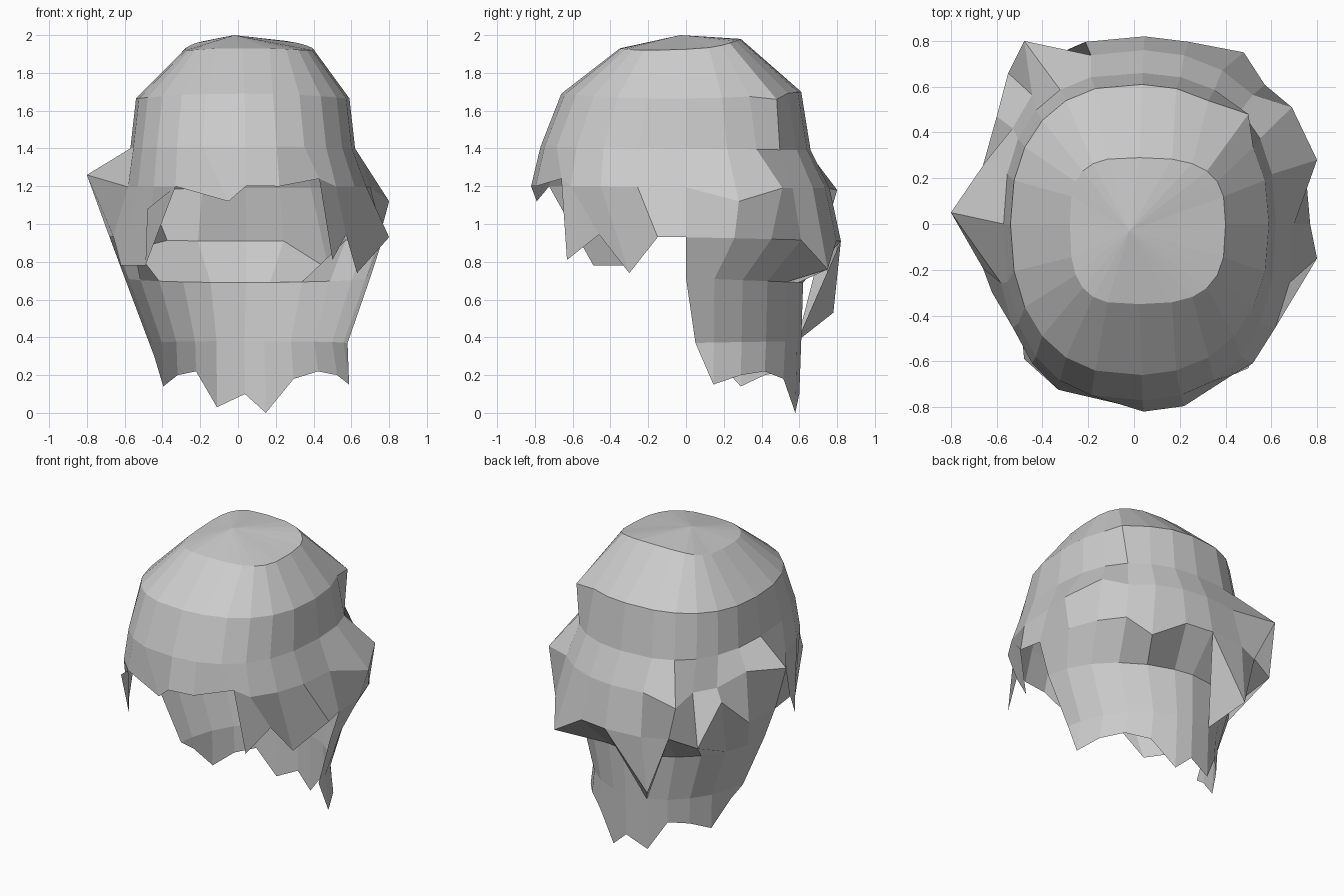
import bpy, bmesh, math

if "Cube" in bpy.data.objects:
    bpy.data.objects.remove(bpy.data.objects["Cube"], do_unlink=True)

# One flat colour
grey = bpy.data.materials.new("hair_grey")
grey.use_nodes = True
col = (0.6, 0.6, 0.6, 1.0)
grey.diffuse_color = col
grey.node_tree.nodes["Principled BSDF"].inputs["Base Color"].default_value = col

COLS = 24            # columns every 15 degrees, column 0 at the front
# Rings: z front, z back, reach to -x, +x, -y, +y, roundness (1 = ellipse)
RINGS = [
    (1.93, 1.98, 0.28, 0.40, 0.35, 0.29, 0.65),   # crown
    (1.69, 1.70, 0.54, 0.59, 0.66, 0.61, 0.86),   # cap edge
    (1.41, 1.39, 0.57, 0.62, 0.77, 0.66, 0.82),   # band
    (1.20, 1.19, 0.60, 0.70, 0.82, 0.76, 0.86),   # fringe / flare top
    (0.95, 0.91, 0.68, 0.77, 0.62, 0.82, 0.86),   # flare edge
    (0.74, 0.69, 0.60, 0.70, 0.50, 0.62, 1.05),   # tucked in under the flare
    (0.36, 0.38, 0.47, 0.58, 0.50, 0.61, 1.05),   # tail
    (0.17, 0.17, 0.46, 0.61, 0.50, 0.60, 1.05),   # tail tips
]
# Heights of the ragged tail tips, columns 7 to 17
TIPS = [0.15, 0.20, 0.22, 0.18, 0.0, 0.10, 0.03, 0.22, 0.20, 0.14, 0.30]
# Locks pulled out of the rings: (ring, column) -> position
LOCKS = {
    (1, 9): (0.50, 0.48, 1.66),
    (3, 23): (-0.05, -0.79, 1.12),
    (3, 2): (0.43, -0.66, 1.24),
    (4, 2): (0.50, -0.63, 0.81),
    (4, 4): (0.63, -0.30, 0.74),
    (4, 5): (0.80, -0.15, 0.93),
    (3, 7): (0.80, 0.28, 1.12),
    (3, 8): (0.69, 0.51, 1.19),
    (4, 10): (0.48, 0.75, 0.76),
    (3, 14): (-0.48, 0.80, 1.18),
    (4, 15): (-0.55, 0.66, 0.87),
    (4, 16): (-0.60, 0.47, 1.13),
    (3, 17): (-0.65, 0.27, 1.28),
    (3, 18): (-0.80, 0.05, 1.26),
    (4, 20): (-0.62, -0.30, 0.78),
    (4, 21): (-0.49, -0.49, 0.78),
    (4, 22): (-0.48, -0.59, 1.08),
}


def soft(v, e):
    """Slightly squared circle coordinate."""
    return math.copysign(abs(v) ** e, v)


def last_ring(c):
    """The lowest ring each column reaches: fringe, sideburn or tail."""
    if min(c, COLS - c) <= 1:
        return 3
    if min(c, COLS - c) <= 5:
        return 4
    return 6 if c in (6, 18) else 7


def place(r, c):
    if (r, c) in LOCKS:
        return LOCKS[r, c]
    zf, zb, left, right, front, back, e = RINGS[r]
    a = 2 * math.pi * c / COLS
    s, k = math.sin(a), math.cos(a)
    z = zf + (zb - zf) * (1 - k) / 2
    if r < 2:
        z -= 0.03 * s * s            # the crown falls away to the sides
    if r == 7:
        z = TIPS[c - 7]
    s, k = (0.06 if abs(s) < 1e-4 else soft(s, e)), soft(k, e)
    y = -k * (front if k > 0 else back)
    if r > 5:
        y = max(y, 0.05)             # front edges of the tail lean back
    return (s * (right if s > 0 else left), y, z)


bm = bmesh.new()
grid = {(r, c): bm.verts.new(place(r, c))
        for c in range(COLS) for r in range(last_ring(c) + 1)}

# Crown fan and the strips of hair below it
crown = bm.verts.new((-0.02, -0.03, 2.0))
for c in range(COLS):
    n = (c + 1) % COLS
    bm.faces.new((crown, grid[0, c], grid[0, n]))
    for r in range(7):
        corners = [(r, c), (r + 1, c), (r + 1, n), (r, n)]
        found = [grid[p] for p in corners if p in grid]
        # The tail ends in a triangle at each front edge
        if len(found) == 4 or (len(found) == 3 and r == 6):
            bm.faces.new(found)

# Long loose lock standing off the back of the tail
tip = bm.verts.new((-0.25, 0.78, 0.53))
base = [grid[4, 12], grid[4, 13], grid[4, 14], grid[6, 13]]
for i in range(4):
    bm.faces.new((base[i], tip, base[(i + 1) % 4]))
bm.normal_update()

mesh = bpy.data.meshes.new("hair")
bm.to_mesh(mesh)
bm.free()
mesh.materials.append(grey)
hair = bpy.data.objects.new("hair", mesh)
bpy.context.collection.objects.link(hair)
